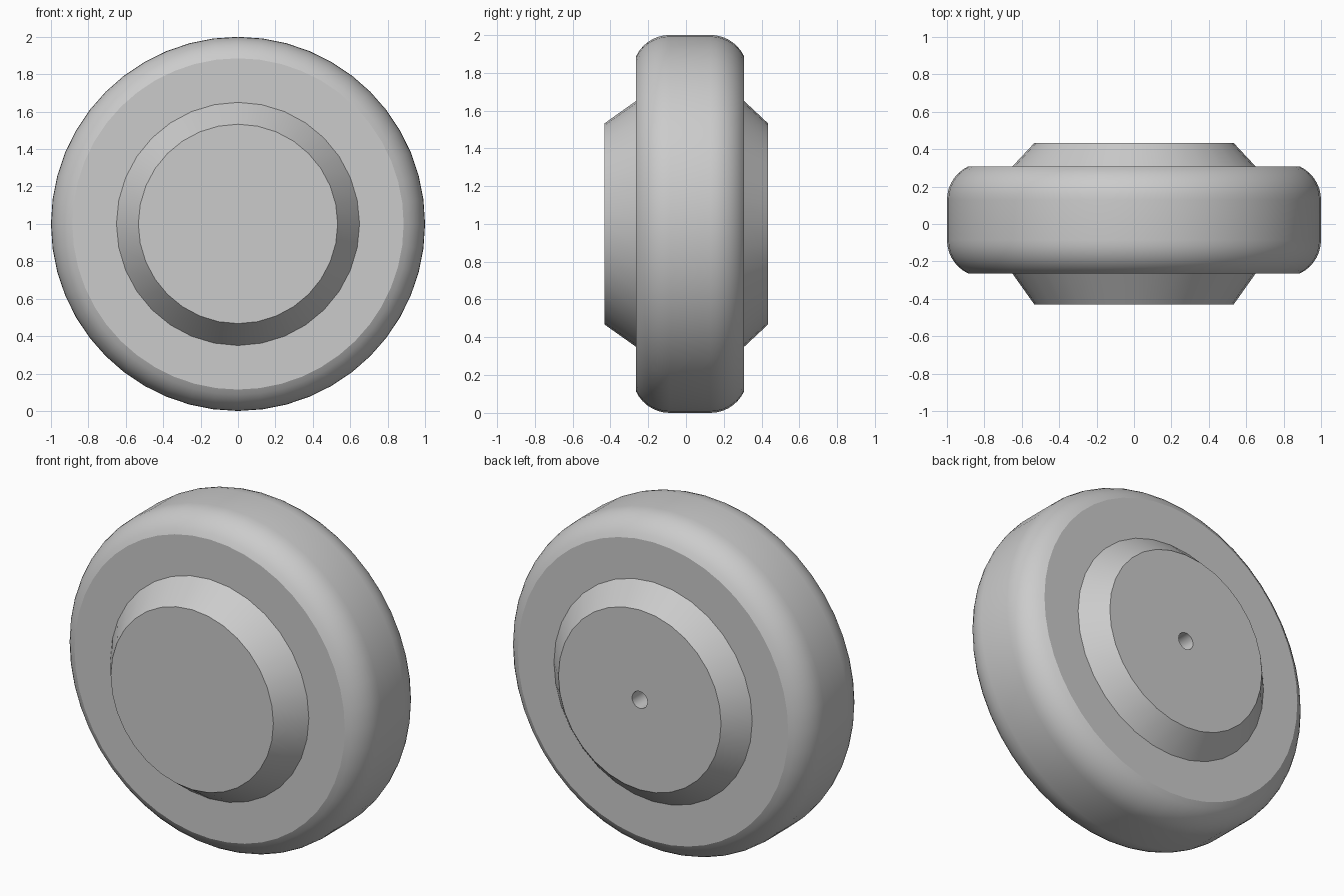
import bpy
import bmesh
from math import sin, cos, pi, radians

cube = bpy.data.objects.get("Cube")
if cube:
    bpy.data.objects.remove(cube, do_unlink=True)

# Single plain grey
grey = bpy.data.materials.new("plain grey")
grey.use_nodes = True
colour = (0.6, 0.6, 0.6, 1)
grey.diffuse_color = colour
grey.node_tree.nodes["Principled BSDF"].inputs["Base Color"].default_value = colour


def lathe(name, profile, sides, cap_front=False, cap_back=False):
    """Turn (radius, y) points, listed front to back, around the wheel axis."""
    bm = bmesh.new()
    rings = []
    for r, y in profile:
        angles = [2 * pi * i / sides for i in range(sides)]
        rings.append([bm.verts.new((r * sin(a), y, 1 + r * cos(a))) for a in angles])
    for near, far in zip(rings, rings[1:]):
        for i in range(sides):
            j = (i + 1) % sides
            bm.faces.new((near[i], near[j], far[j], far[i]))
    if cap_front:
        bm.faces.new(rings[0][::-1])
    if cap_back:
        bm.faces.new(rings[-1])
    mesh = bpy.data.meshes.new(name)
    bm.to_mesh(mesh)
    bm.free()
    mesh.materials.append(grey)
    obj = bpy.data.objects.new(name, mesh)
    bpy.context.collection.objects.link(obj)
    bpy.ops.object.select_all(action='DESELECT')
    obj.select_set(True)
    bpy.context.view_layer.objects.active = obj
    bpy.ops.object.shade_smooth_by_angle(angle=radians(20))
    return obj


FRONT, BACK = -0.265, 0.308      # side walls of the tyre
HUB_FRONT, HUB_BACK = -0.43, 0.433
HUB_BASE, HUB_TOP, BORE = 0.65, 0.533, 0.05

# Tyre: flat side walls with a rounded shoulder on each side of the tread
shoulder, steps, sweep = 0.198, 7, radians(65)
width = shoulder * sin(sweep)
arc = [(1 - shoulder * (1 - cos(t)), shoulder * sin(t))
       for t in (sweep * i / steps for i in range(steps + 1))]
front_arc = [(r, FRONT + width - d) for r, d in reversed(arc)]
back_arc = [(r, BACK - width + d) for r, d in arc]
inner = HUB_BASE - 0.01
lathe("tyre", [(inner, FRONT)] + front_arc + back_arc + [(inner, BACK)], 48)

# Solid hub cone at the front
lathe("front_hub", [(HUB_TOP, HUB_FRONT), (HUB_BASE, FRONT)], 32, cap_front=True)

# Hub cone at the back, with a blind axle hole
lathe("back_hub", [(HUB_BASE, BACK), (HUB_TOP, HUB_BACK),
                   (BORE, HUB_BACK), (BORE, 0.03)], 32, cap_back=True)
